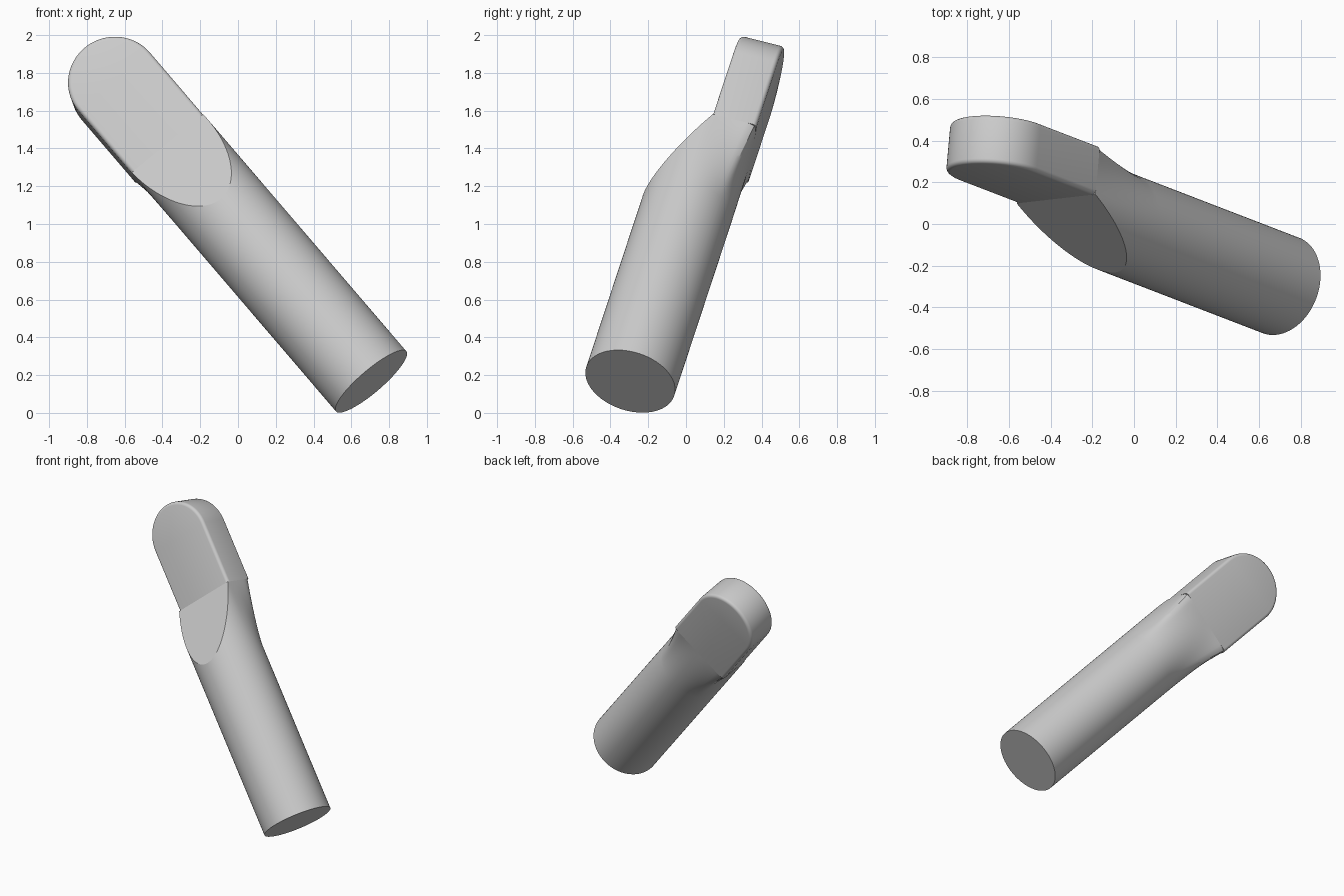
import bpy, bmesh, math
from mathutils import Vector, Matrix

cube = bpy.data.objects.get("Cube")
if cube:
    bpy.data.objects.remove(cube, do_unlink=True)

RADIUS = 0.245       # rod radius and half width of the tongue
THICK = 0.24         # tongue thickness
NECK, RIDGE, TIP = 1.23, 1.71, 2.16   # stations along the axis
SIDES = 96
STEPS = 16

# Leaning frame: local x = width, y = towards the back, z = along the rod
axis = Vector((-0.631, 0.243, 0.737)).normalized()
back = Vector((0.09, 0.965, -0.245))
back = (back - axis * back.dot(axis)).normalized()
side = back.cross(axis)
frame = Matrix((side, back, axis)).transposed().to_4x4()
frame.translation = Vector((0.705, -0.295, 0.167))

grey = bpy.data.materials.new("light_grey")
grey.use_nodes = True
colour = (0.6, 0.6, 0.6, 1)
grey.diffuse_color = colour
grey.node_tree.nodes["Principled BSDF"].inputs["Base Color"].default_value = colour


def finish(bm, name):
    bmesh.ops.recalc_face_normals(bm, faces=bm.faces)
    bm.transform(frame)
    mesh = bpy.data.meshes.new(name)
    bm.to_mesh(mesh)
    bm.free()
    mesh.materials.append(grey)
    obj = bpy.data.objects.new(name, mesh)
    bpy.context.collection.objects.link(obj)
    bpy.ops.object.select_all(action="DESELECT")
    obj.select_set(True)
    bpy.context.view_layer.objects.active = obj
    bpy.ops.object.shade_smooth_by_angle(angle=math.radians(25))


def section(u):
    """Round section whose back half squares up towards the ridge."""
    blend = max(0.0, (u - NECK) / (RIDGE - NECK)) ** 1.3
    points = []
    for i in range(SIDES):
        a = 2 * math.pi * i / SIDES
        c, s = math.cos(a), math.sin(a)
        x, y = RADIUS * c, RADIUS * s
        if s > 0:
            k = (abs(c) ** 14 + s ** 14) ** (-1 / 14)
            x += (RADIUS * c * k - x) * blend
            y += (THICK * s * k - y) * blend
        points.append((x, y, u))
    return points


# Rod: lofted sections, then one slanted cut across the front
bm = bmesh.new()
stations = [0] + [NECK + (RIDGE - NECK) * i / STEPS for i in range(STEPS + 1)]
rings = [[bm.verts.new(p) for p in section(u)] for u in stations]
for low, high in zip(rings, rings[1:]):
    for i in range(SIDES):
        j = (i + 1) % SIDES
        bm.faces.new((low[i], low[j], high[j], high[i]))
bm.faces.new(rings[0])
bm.faces.new(rings[-1])
normal = Vector((0, -(RIDGE - NECK), RADIUS)).normalized()
bmesh.ops.bisect_plane(bm, geom=bm.verts[:] + bm.edges[:] + bm.faces[:],
                       plane_co=(0, 0, RIDGE), plane_no=normal, clear_outer=True)
bmesh.ops.holes_fill(bm, edges=[e for e in bm.edges if e.is_boundary])
finish(bm, "rod")

# Tongue: flat bar with a half-round end and softened rims
bm = bmesh.new()
outline = [(RADIUS, RIDGE)]
outline += [(RADIUS * math.cos(math.pi * i / 48), TIP + RADIUS * math.sin(math.pi * i / 48))
            for i in range(49)]
outline.append((-RADIUS, RIDGE))
face = bm.faces.new([bm.verts.new((x, 0, u)) for x, u in outline])
extruded = bmesh.ops.extrude_face_region(bm, geom=[face])["geom"]
bmesh.ops.translate(bm, vec=(0, THICK, 0),
                    verts=[g for g in extruded if isinstance(g, bmesh.types.BMVert)])
bmesh.ops.recalc_face_normals(bm, faces=bm.faces)
rim = [e for e in bm.edges
       if abs(e.verts[0].co.y - e.verts[1].co.y) < 0.001
       and max(v.co.z for v in e.verts) > RIDGE + 0.01]
bmesh.ops.bevel(bm, geom=rim, offset=0.022, segments=4, profile=0.5, affect="EDGES")
finish(bm, "tongue")
